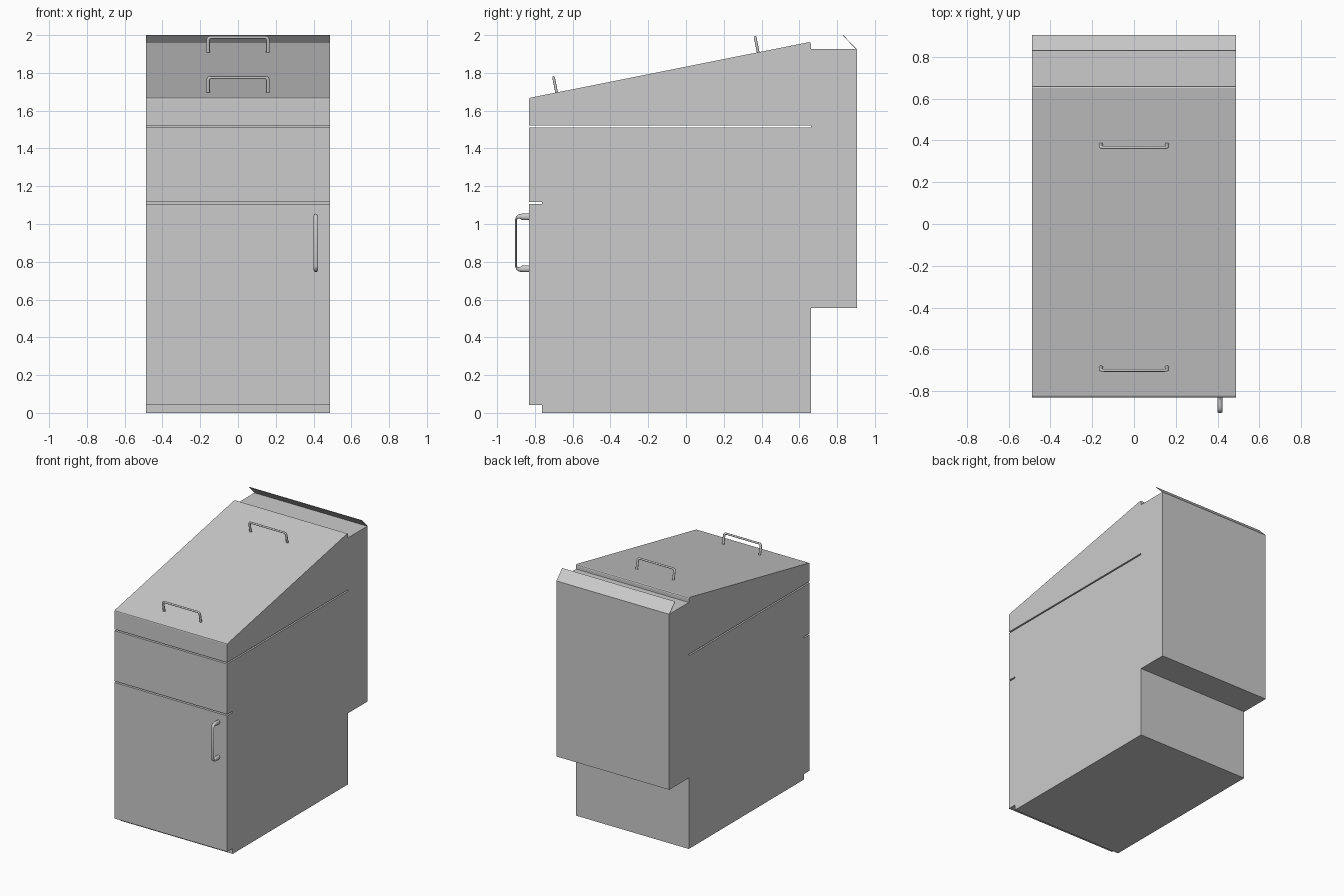
import bpy, bmesh, math
from mathutils import Vector

if "Cube" in bpy.data.objects:
    bpy.data.objects.remove(bpy.data.objects["Cube"])

HALF_W = 0.488
FRONT, FACE, REAR, BACK = -0.83, -0.762, 0.662, 0.904


def finish(name, bm):
    bmesh.ops.recalc_face_normals(bm, faces=bm.faces)
    mesh = bpy.data.meshes.new(name)
    bm.to_mesh(mesh)
    bm.free()
    obj = bpy.data.objects.new(name, mesh)
    bpy.context.collection.objects.link(obj)
    return obj


def prism(name, profile):
    """Extrude a (y, z) side profile across the full cabinet width."""
    bm = bmesh.new()
    face = bm.faces.new([bm.verts.new((-HALF_W, y, z)) for y, z in profile])
    ext = bmesh.ops.extrude_face_region(bm, geom=[face])
    verts = [g for g in ext["geom"] if isinstance(g, bmesh.types.BMVert)]
    bmesh.ops.translate(bm, vec=(2 * HALF_W, 0, 0), verts=verts)
    return finish(name, bm)


def panel(name, y0, y1, z0, z1):
    return prism(name, [(y0, z0), (y1, z0), (y1, z1), (y0, z1)])


def handle(name, base, along, out, width, outer, inner, sides=12):
    """Pull handle: rings span outer/inner (length, depth) paths, mirrored."""
    base, along, out = Vector(base), Vector(along), Vector(out).normalized()
    across = along.cross(out)
    half = list(zip(outer, inner))
    pairs = half + [((-a[0], a[1]), (-b[0], b[1])) for a, b in reversed(half)]
    bm = bmesh.new()
    rings = []
    for a, b in pairs:
        pa = base + along * a[0] + out * a[1]
        pb = base + along * b[0] + out * b[1]
        mid, rad = (pa + pb) / 2, (pa - pb) / 2
        ring = []
        for i in range(sides):
            t = 2 * math.pi * i / sides
            ring.append(bm.verts.new(mid + rad * math.cos(t) + across * (math.sin(t) * width / 2)))
        rings.append(ring)
    for r, s in zip(rings, rings[1:]):
        for i in range(sides):
            j = (i + 1) % sides
            bm.faces.new((r[i], r[j], s[j], s[i]))
    bm.faces.new(rings[0])
    bm.faces.new(rings[-1])
    obj = finish(name, bm)
    bpy.context.view_layer.objects.active = obj
    obj.select_set(True)
    bpy.ops.object.shade_smooth_by_angle(angle=math.radians(40))
    obj.select_set(False)


# Cabinet body, door and drawer front, separated by open shadow gaps
panel("cabinet_body", FACE, REAR, 0, 1.51)
panel("door", FRONT, FACE, 0.042, 1.105)
panel("drawer_front", FRONT, FACE, 1.116, 1.51)

# Sloping lid with softened front and rear edges
prism("sloping_lid", [(FRONT, 1.521), (REAR, 1.521), (REAR, 1.953), (0.659, 1.96),
                      (0.652, 1.963), (-0.822, 1.669), (-0.828, 1.666), (FRONT, 1.66)])

# Rear housing and its thin forward-leaning lip
panel("rear_housing", REAR, BACK, 0.555, 1.927)
prism("rear_lip", [(BACK, 1.927), (0.832, 2.0), (0.829, 1.998), (BACK - 0.005, 1.927)])

# Door handle
handle("door_handle", (0.412, FRONT, 0.9), (0, 0, 1), (0, -1, 0), 0.025,
       [(0.155, -0.002), (0.155, 0.038), (0.151, 0.056), (0.141, 0.069), (0.125, 0.0745)],
       [(0.12, -0.002), (0.12, 0.035), (0.128, 0.05), (0.129, 0.06), (0.122, 0.065)])

# Two lid handles, standing square to the slope
for name, y in (("lid_handle_lower", -0.685), ("lid_handle_upper", 0.382)):
    z = 1.669 + (y + 0.822) * 0.294 / 1.474
    handle(name, (0, y, z), (1, 0, 0), (0, -0.2, 1), 0.014,
           [(0.168, -0.004), (0.168, 0.065), (0.165, 0.077), (0.158, 0.085), (0.147, 0.088)],
           [(0.149, -0.004), (0.149, 0.06), (0.149, 0.066), (0.147, 0.071), (0.142, 0.073)])
